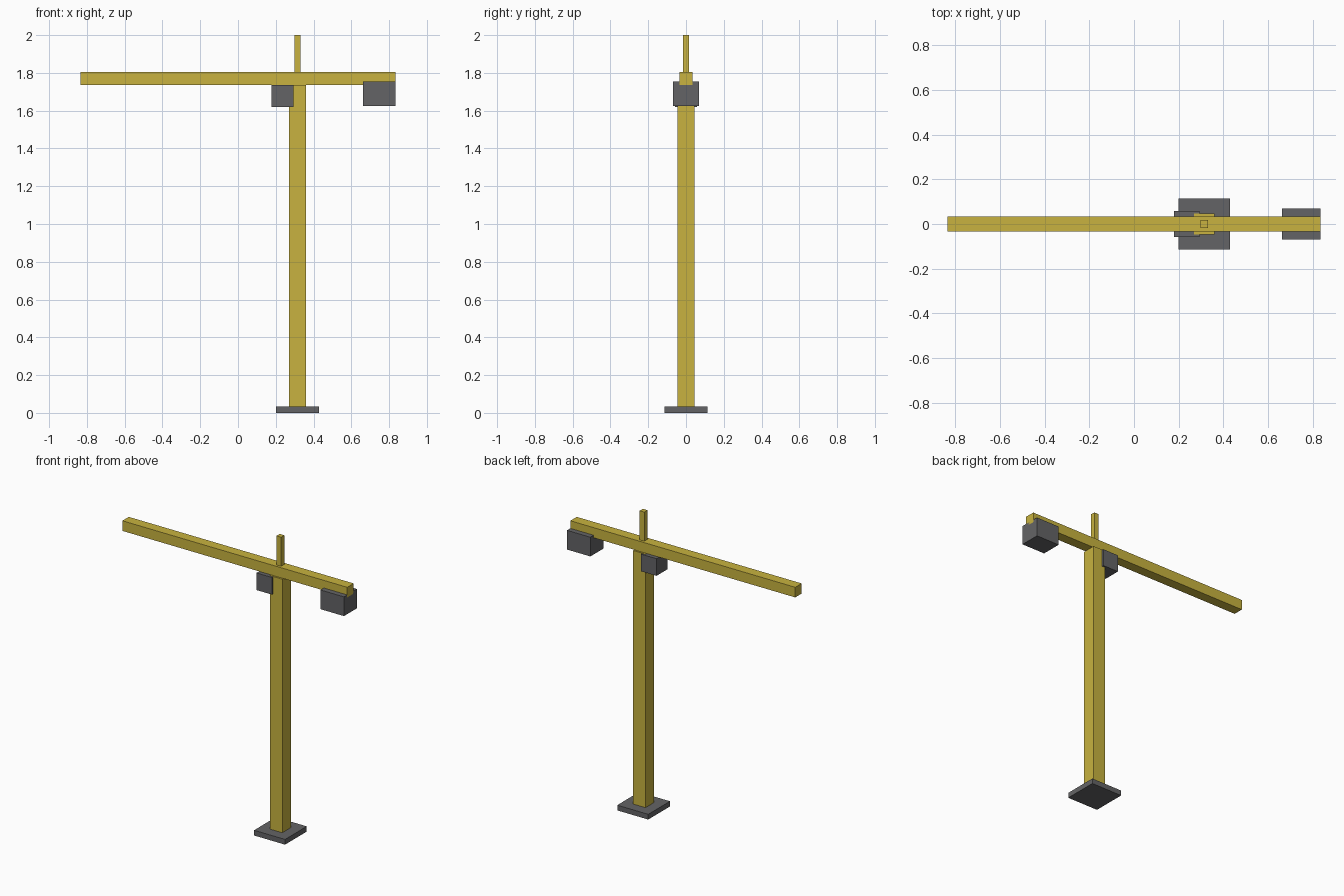
import bpy

if "Cube" in bpy.data.objects:
    bpy.data.objects.remove(bpy.data.objects["Cube"])


def material(name, rgb):
    m = bpy.data.materials.new(name)
    m.diffuse_color = (*rgb, 1)
    m.use_nodes = True
    m.node_tree.nodes["Principled BSDF"].inputs["Base Color"].default_value = m.diffuse_color
    return m


yellow = material("crane_yellow", (0.58, 0.45, 0.05))
grey = material("dark_grey", (0.127, 0.127, 0.132))


def box(name, x, y, z, mat):
    """Box spanning the (min, max) ranges x and z, and -y to y."""
    bpy.ops.mesh.primitive_cube_add(
        size=1, location=(sum(x) / 2, 0, sum(z) / 2))
    ob = bpy.context.object
    ob.name = name
    ob.scale = (x[1] - x[0], 2 * y, z[1] - z[0])
    bpy.ops.object.transform_apply(location=False, rotation=False, scale=True)
    ob.data.materials.append(mat)
    return ob


# Foundation slab and the mast standing through it
box("base_slab", (0.20, 0.43), 0.115, (0, 0.035), grey)
box("mast", (0.269, 0.361), 0.046, (0, 1.737), yellow)

# Horizontal jib and the short post above the mast
box("jib", (-0.835, 0.835), 0.034, (1.737, 1.805), yellow)
box("top_post", (0.298, 0.332), 0.017, (1.805, 2.0), yellow)

# Operator cab beside the mast, counterweight under the short end
box("cab", (0.178, 0.293), 0.058, (1.62, 1.735), grey)
box("counterweight", (0.662, 0.835), 0.069, (1.625, 1.754), grey)
